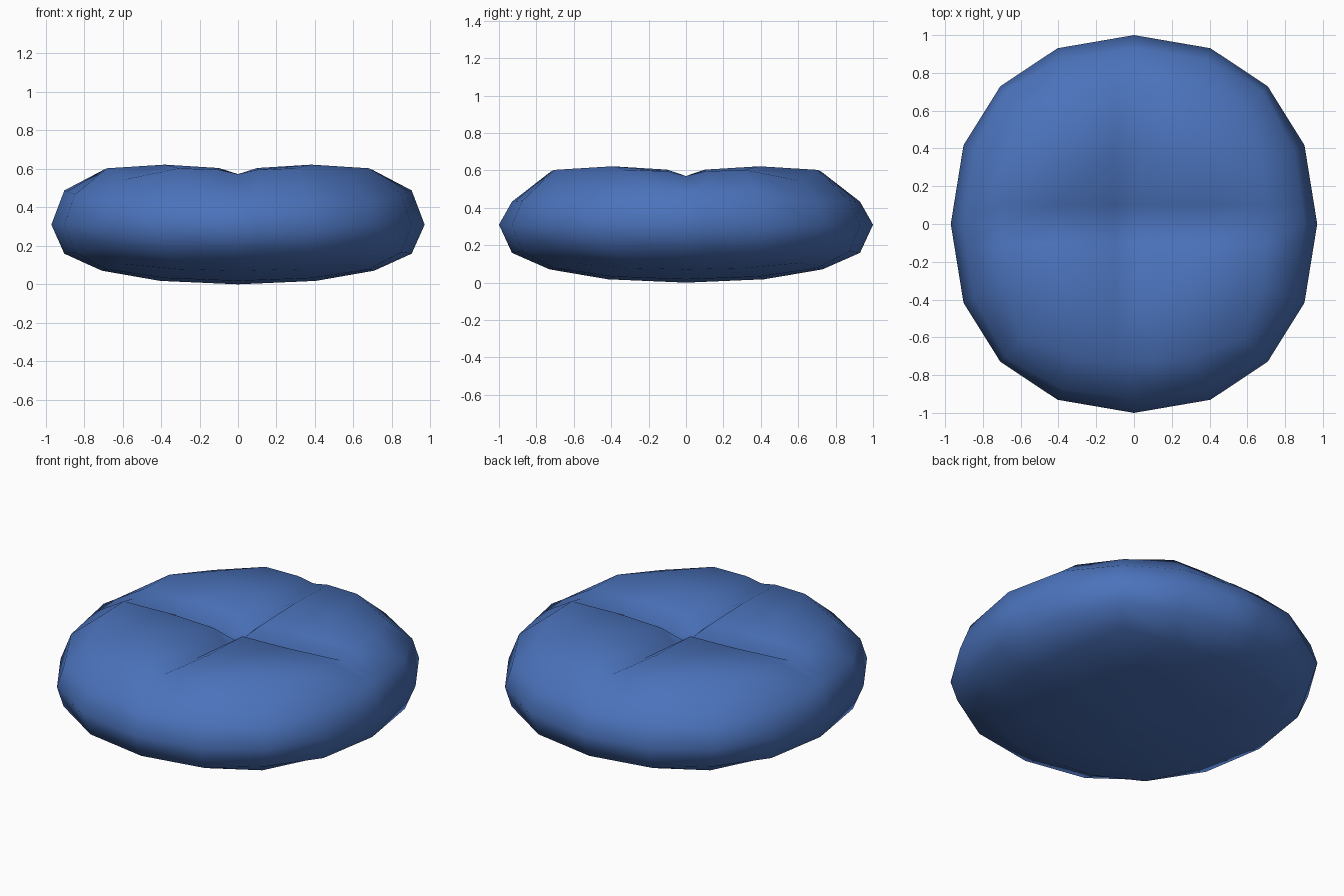
import bpy, bmesh, math
from mathutils import Vector

if "Cube" in bpy.data.objects:
    bpy.data.objects.remove(bpy.data.objects["Cube"])


def spow(v, p):
    return math.copysign(abs(v) ** p, v)


# Low-poly quad sphere: cube with four segments per edge, equal-angle spacing
bm = bmesh.new()
bmesh.ops.create_cube(bm, size=2)
bmesh.ops.subdivide_edges(bm, edges=bm.edges[:], cuts=3, use_grid_fill=True)
for v in bm.verts:
    d = Vector([math.tan(c * math.pi / 4) for c in v.co]).normalized()
    x, y = 0.97 * spow(d.x, 0.91), spow(d.y, 0.91)
    z = 0.31 + 0.31 * spow(d.z, 0.75)
    # Puff up the top of the cushion
    if d.z > 0.6:
        z = 0.622 if max(abs(x), abs(y)) < 0.5 else 0.603
    elif d.z > 0.5:
        z = 0.545
    elif d.z > 0.1:
        z += 0.03 * (abs(x) - abs(y))
    v.co = (x, y, z)

# Support loops either side of the two crossing grooves
for axis in (Vector((1, 0, 0)), Vector((0, 1, 0))):
    for s in (-0.1, 0.1):
        bmesh.ops.bisect_plane(bm, geom=bm.verts[:] + bm.edges[:] + bm.faces[:],
                               dist=1e-5, plane_co=axis * s, plane_no=axis)

# Press the cross-shaped tuft into the top
for v in bm.verts:
    r = math.hypot(v.co.x, v.co.y)
    near = min(abs(v.co.x), abs(v.co.y))
    if v.co.z > 0.56 and r < 0.8 and near < 0.11:
        deep = 0.125 - 0.13 * min(r, 0.73)
        v.co.z -= deep if near < 0.01 else deep * 0.25

bmesh.ops.recalc_face_normals(bm, faces=bm.faces[:])
low = min(v.co.z for v in bm.verts)
for v in bm.verts:
    v.co.z -= low

mesh = bpy.data.meshes.new("cushion")
bm.to_mesh(mesh)
bm.free()
for p in mesh.polygons:
    p.use_smooth = True
cushion = bpy.data.objects.new("cushion", mesh)
bpy.context.collection.objects.link(cushion)

# Blue fabric
mat = bpy.data.materials.new("blue_fabric")
mat.diffuse_color = (0.07, 0.17, 0.5, 1)
mat.use_nodes = True
mat.node_tree.nodes["Principled BSDF"].inputs["Base Color"].default_value = mat.diffuse_color
mesh.materials.append(mat)
